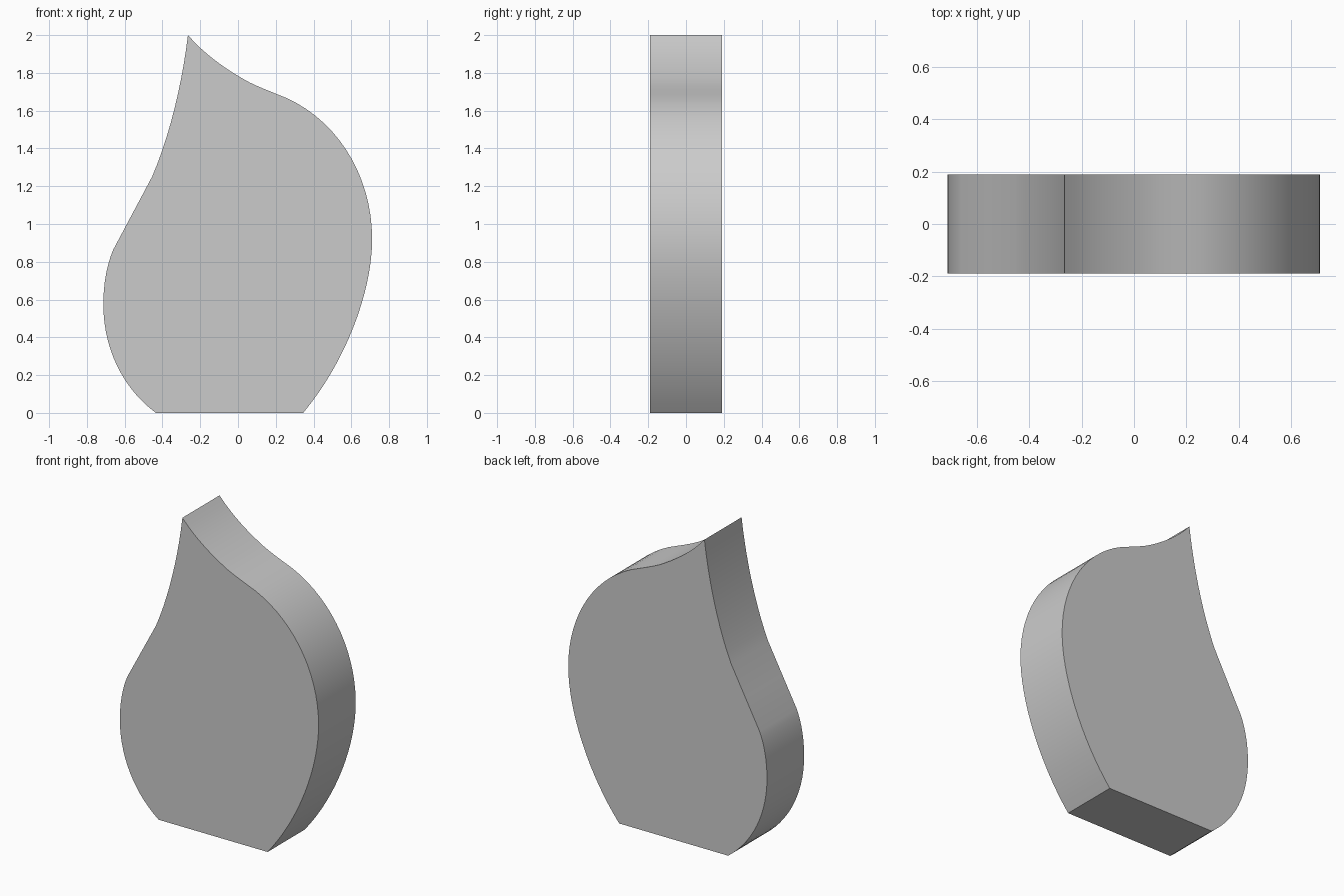
import bpy, bmesh, math
from mathutils import Vector
from mathutils.geometry import interpolate_bezier

if "Cube" in bpy.data.objects:
    bpy.data.objects.remove(bpy.data.objects["Cube"])

HALF_DEPTH = 0.19

# Outline in (x, z): each segment is handle, handle, end point
start = (0.345, 0)
segments = [
    ((0.57, 0.27), (0.71, 0.64), (0.71, 0.92), 16),        # right side, lower
    ((0.71, 1.27), (0.51, 1.58), (0.20, 1.69), 16),        # right shoulder
    ((0.15, 1.71), (0.10, 1.73), (0.06, 1.75), 3),         # neck
    ((-0.05, 1.81), (-0.17, 1.89), (-0.265, 2.0), 8),      # up to the tip
    ((-0.295, 1.75), (-0.36, 1.47), (-0.455, 1.25), 10),   # left hollow
    ((-0.523, 1.122), (-0.592, 0.993), (-0.66, 0.865), 2), # straight slope
    ((-0.695, 0.785), (-0.713, 0.68), (-0.713, 0.575), 8), # left bulge, upper
    ((-0.713, 0.34), (-0.61, 0.13), (-0.435, 0), 14),      # left bulge, lower
]


def to_3d(p):
    return Vector((p[0], -HALF_DEPTH, p[1]))


points = [to_3d(start)]
for h1, h2, end, steps in segments:
    points += interpolate_bezier(points[-1], to_3d(h1), to_3d(h2), to_3d(end), steps + 1)[1:]

# Flame-shaped slab: fill the outline and extrude it backwards
bm = bmesh.new()
face = bm.faces.new([bm.verts.new(p) for p in points])
extruded = bmesh.ops.extrude_face_region(bm, geom=[face], use_keep_orig=True)
moved = [v for v in extruded["geom"] if isinstance(v, bmesh.types.BMVert)]
bmesh.ops.translate(bm, verts=moved, vec=(0, 2 * HALF_DEPTH, 0))
bmesh.ops.recalc_face_normals(bm, faces=bm.faces)
mesh = bpy.data.meshes.new("flame_slab")
bm.to_mesh(mesh)
bm.free()

slab = bpy.data.objects.new("flame_slab", mesh)
bpy.context.collection.objects.link(slab)
bpy.context.view_layer.objects.active = slab
slab.select_set(True)
bpy.ops.object.shade_smooth_by_angle(angle=math.radians(30))
